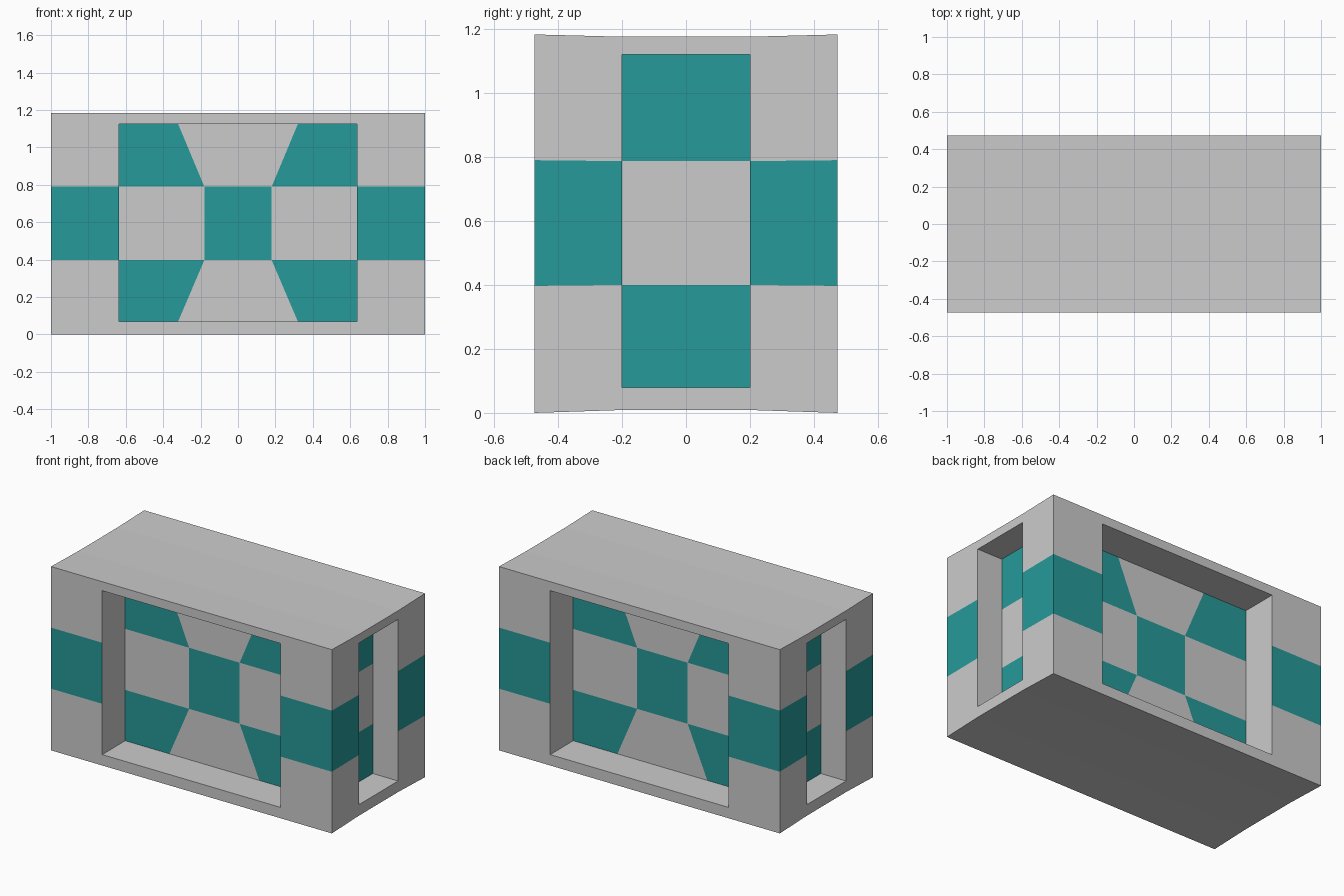
import bpy, bmesh

if "Cube" in bpy.data.objects:
    bpy.data.objects.remove(bpy.data.objects["Cube"])

# Checkered casing: a block with a deep recess in each of its four sides
mesh = bpy.data.meshes.new("checkered_casing")
casing = bpy.data.objects.new("checkered_casing", mesh)
bpy.context.collection.objects.link(casing)

GREY, TEAL = 0, 1
for name, colour in (("grey", (0.8, 0.8, 0.8, 1)), ("teal", (0.02, 0.32, 0.32, 1))):
    mat = bpy.data.materials.new(name)
    mat.diffuse_color = colour
    mat.use_nodes = True
    mat.node_tree.nodes["Principled BSDF"].inputs["Base Color"].default_value = mat.diffuse_color
    mesh.materials.append(mat)

# Height levels: base, recess bottom, two checker lines, recess top, top
FRONT_Z = [0.0, 0.07, 0.397, 0.79, 1.125, 1.183]
SIDE_Z = [0.009, 0.08, 0.4, 0.787, 1.12, 1.176]
HALF_Y, SIDE_Y = 0.474, 0.2
FRONT_X = 0.635
FRONT_PANEL_Y, SIDE_PANEL_X = 0.24, 0.82

bm = bmesh.new()


def column(x, y, levels):
    return [(x, y, z) for z in levels]


def build_quarter(sx, sy):
    def face(points, mat=GREY):
        f = bm.faces.new([bm.verts.new((x * sx, y * sy, z)) for x, y, z in points])
        f.material_index = mat

    def strip(a, b, rows, teal=()):
        for i in rows:
            face((a[i], b[i], b[i + 1], a[i + 1]), TEAL if i in teal else GREY)

    # Outer frame columns, from the front centre round to the side centre
    c0 = column(0, -HALF_Y, FRONT_Z)
    c1 = column(FRONT_X, -HALF_Y, FRONT_Z)
    c2 = column(1, -HALF_Y, FRONT_Z)
    c3 = column(1, -SIDE_Y, SIDE_Z)
    c4 = column(1, 0, SIDE_Z)
    strip(c0, c1, (0, 4))
    strip(c1, c2, range(5), teal=(2,))
    strip(c2, c3, range(5), teal=(2,))
    strip(c3, c4, (0, 4))

    # Front recess: checkered back panel with slanted dividers
    pa = column(0, -FRONT_PANEL_Y, FRONT_Z)
    pc = column(FRONT_X, -FRONT_PANEL_Y, FRONT_Z)
    pb = [(x, -FRONT_PANEL_Y, z)
          for x, z in zip((0.32, 0.32, 0.18, 0.18, 0.32, 0.32), FRONT_Z)]
    strip(pa, pb, (1, 2, 3), teal=(2,))
    strip(pb, pc, (1, 2, 3), teal=(1, 3))
    strip(c1, pc, (1, 2, 3))

    # Side recess: three-tile panel
    q3 = column(SIDE_PANEL_X, -SIDE_Y, SIDE_Z)
    q4 = column(SIDE_PANEL_X, 0, SIDE_Z)
    strip(q3, q4, (1, 2, 3), teal=(1, 3))
    strip(c3, q3, (1, 2, 3))

    # Recess floors and ceilings
    for i in (1, 4):
        face((c0[i], c1[i], pc[i], pb[i], pa[i]))
        face((c3[i], c4[i], q4[i], q3[i]))

    # Slightly dished top and underside
    for i in (0, 5):
        inner, centre = (0, -SIDE_Y, SIDE_Z[i]), (0, 0, SIDE_Z[i])
        face((c0[i], c1[i], c2[i], c3[i], inner))
        face((inner, c3[i], c4[i], centre))


for sx in (1, -1):
    for sy in (1, -1):
        build_quarter(sx, sy)

bmesh.ops.remove_doubles(bm, verts=bm.verts, dist=1e-4)
bmesh.ops.recalc_face_normals(bm, faces=bm.faces)
bm.to_mesh(mesh)
bm.free()
